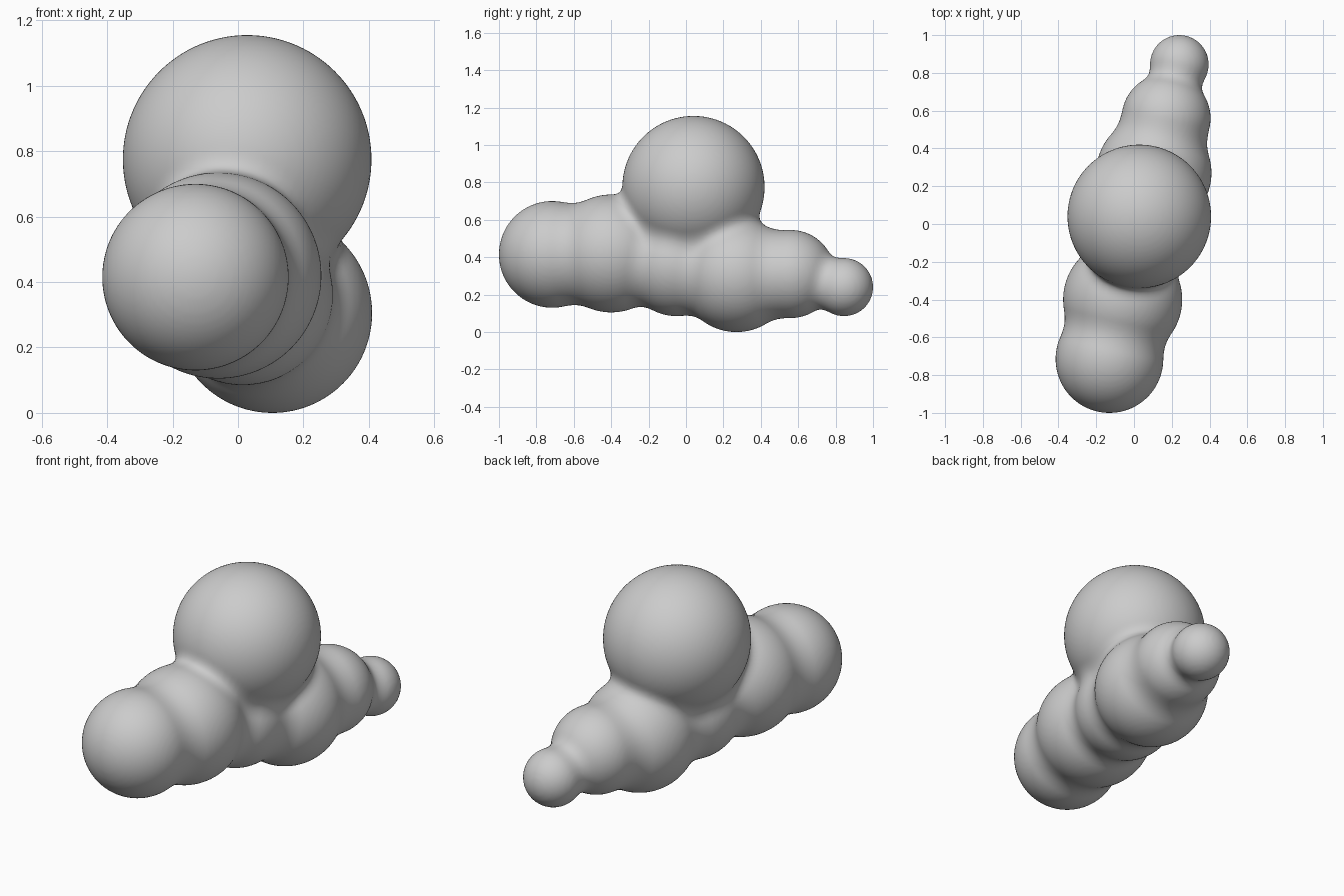
import bpy, bmesh
from mathutils import Vector, Matrix

if "Cube" in bpy.data.objects:
    bpy.data.objects.remove(bpy.data.objects["Cube"])

# Ball centres and radii: six along the body, one large on top
BALLS = [
    ((-0.13, -0.715, 0.415), 0.285),
    ((-0.06, -0.40, 0.42), 0.315),
    ((0.015, -0.05, 0.36), 0.275),
    ((0.105, 0.27, 0.305), 0.305),
    ((0.17, 0.56, 0.31), 0.235),
    ((0.24, 0.845, 0.24), 0.155),
    ((0.028, 0.04, 0.775), 0.38),
]
BALLS = [(Vector(c), r) for c, r in BALLS]
BLEND = 0.075


def blended_distance(p):
    """Signed distance to the softly merged balls, with its direction."""
    dist, grad = None, None
    for c, r in BALLS:
        v = p - c
        d, g = v.length - r, v.normalized()
        if dist is None:
            dist, grad = d, g
            continue
        h = max(0.0, min(1.0, 0.5 + 0.5 * (dist - d) / BLEND))
        dist = dist * (1 - h) + d * h - BLEND * h * (1 - h)
        grad = grad * (1 - h) + g * h
    return dist, grad


# Overlapping balls in one mesh
mesh = bpy.data.meshes.new("blended_body")
bm = bmesh.new()
for c, r in BALLS:
    bmesh.ops.create_icosphere(bm, subdivisions=5, radius=r,
                               matrix=Matrix.Translation(c))
bm.to_mesh(mesh)
bm.free()
body = bpy.data.objects.new("blended_body", mesh)
bpy.context.collection.objects.link(body)
bpy.context.view_layer.objects.active = body
body.select_set(True)

# Fuse into a single skin
fuse = body.modifiers.new("fuse", 'REMESH')
fuse.mode = 'VOXEL'
fuse.voxel_size = 0.016
bpy.ops.object.modifier_apply(modifier=fuse.name)

# Pull the skin onto the soft blend so the joints become fillets
for v in body.data.vertices:
    p = v.co.copy()
    for _ in range(5):
        d, g = blended_distance(p)
        p -= g * (d / max(g.length_squared, 0.2))
    v.co = p

bpy.ops.object.shade_smooth()
